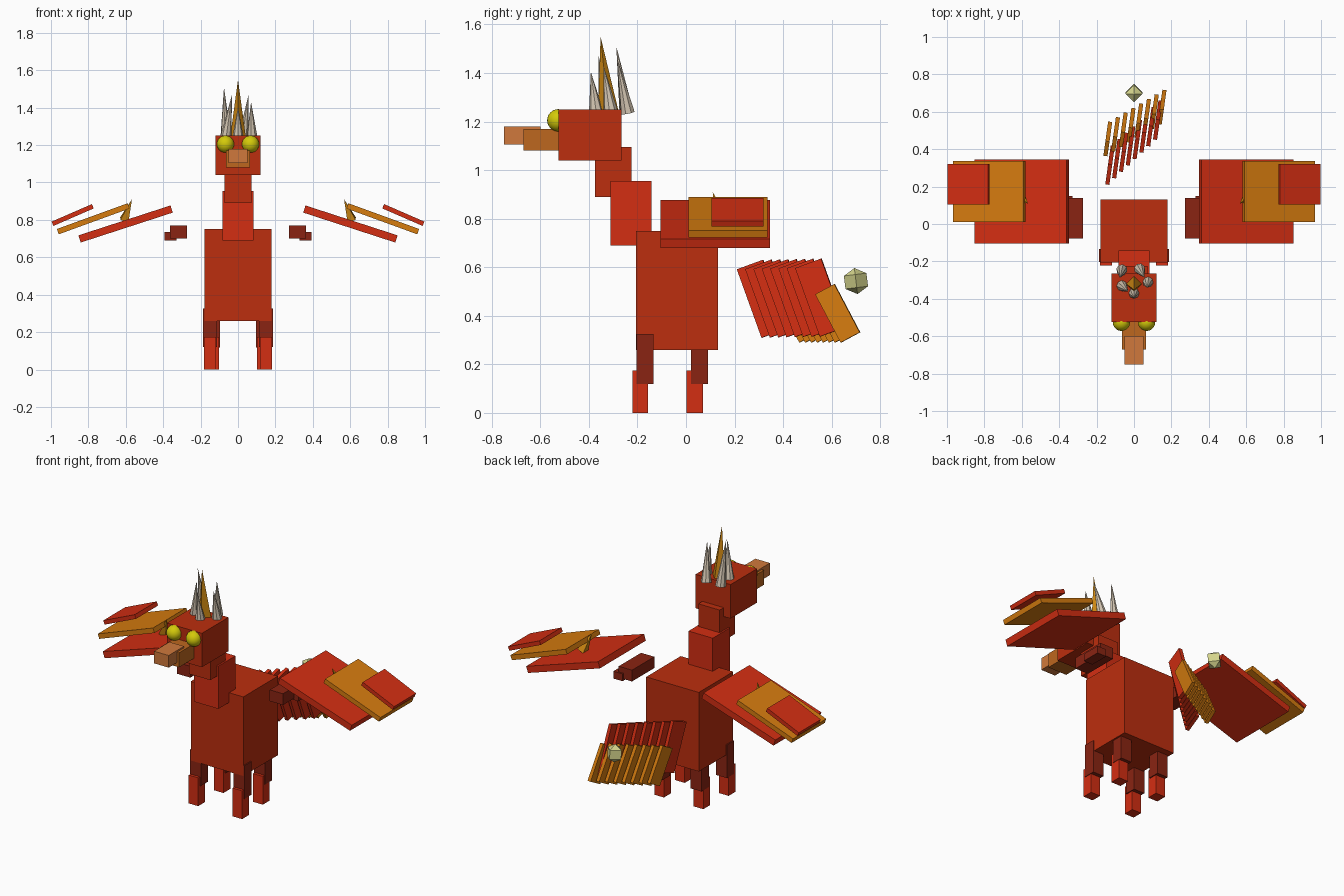
import bpy, math
from mathutils import Vector

if "Cube" in bpy.data.objects:
    bpy.data.objects.remove(bpy.data.objects["Cube"])


def material(name, rgb):
    m = bpy.data.materials.new(name)
    lin = [(c / 255 / 12.92) if c < 11 else ((c / 255 + 0.055) / 1.055) ** 2.4 for c in rgb]
    m.diffuse_color = (*lin, 1)
    m.use_nodes = True
    m.node_tree.nodes["Principled BSDF"].inputs["Base Color"].default_value = m.diffuse_color
    return m


BRIGHT = material("bright_red", (212, 46, 18))
RED = material("brick_red", (188, 46, 14))
DARK = material("dark_red", (138, 36, 18))
ORANGE = material("orange", (214, 124, 15))
BEAK = material("brown_orange", (190, 103, 30))
TAN = material("tan_orange", (208, 121, 60))
YELLOW = material("yellow", (212, 202, 10))
BONE = material("bone_grey", (212, 198, 178))
GEM = material("pale_yellow", (212, 212, 140))
GOLD = material("gold", (205, 135, 18))


def finish(name, mat):
    o = bpy.context.object
    o.name = name
    o.data.materials.append(mat)
    return o


def box(name, mat, center, size, rot=(0, 0, 0)):
    bpy.ops.mesh.primitive_cube_add(size=1, location=center,
                                    rotation=[math.radians(a) for a in rot])
    bpy.context.object.scale = size
    return finish(name, mat)


def block(name, mat, x, y, z):
    """Upright box given by its ranges."""
    ranges = (x, y, z)
    return box(name, mat, [(a + b) / 2 for a, b in ranges], [b - a for a, b in ranges])


def spike(name, mat, base, tip, radius, sides):
    base, tip = Vector(base), Vector(tip)
    d = tip - base
    bpy.ops.mesh.primitive_cone_add(vertices=sides, radius1=radius, radius2=0, depth=d.length,
                                    location=(base + tip) / 2,
                                    rotation=d.to_track_quat('Z', 'Y').to_euler())
    return finish(name, mat)


# Body, neck and head
block("body", RED, (-.18, .18), (-.205, .132), (.26, .75))
block("lower_neck", BRIGHT, (-.083, .083), (-.31, -.143), (.69, .955))
block("upper_neck", RED, (-.073, .073), (-.375, -.225), (.89, 1.095))
block("head", RED, (-.12, .12), (-.525, -.265), (1.04, 1.25))
block("beak_base", BEAK, (-.065, .065), (-.67, -.52), (1.08, 1.17))
block("beak_tip", TAN, (-.05, .05), (-.75, -.6), (1.105, 1.18))

# Crown of horns around a central golden spike
spike("crown_spike", GOLD, (0, -.32, 1.24), (0, -.352, 1.55), .042, 4)
horns = [((-.065, -.245, 1.235), (-.075, -.287, 1.51)),
         ((-.065, -.33, 1.24), (-.032, -.36, 1.47)),
         ((.03, -.24, 1.235), (.055, -.285, 1.465)),
         ((.075, -.31, 1.24), (.07, -.34, 1.43)),
         ((0, -.37, 1.24), (0, -.392, 1.405))]
for i, (base, tip) in enumerate(horns):
    spike(f"horn_{i + 1}", BONE, base, tip, .03, 8)

for side, s in (("right", 1), ("left", -1)):
    def span(a, b):
        return tuple(sorted((a * s, b * s)))

    # Eyes
    bpy.ops.mesh.primitive_uv_sphere_add(segments=20, ring_count=12, radius=.046,
                                         location=(.067 * s, -.526, 1.205))
    finish(f"{side}_eye", YELLOW)
    bpy.ops.object.shade_smooth()

    # Legs
    block(f"{side}_front_thigh", DARK, span(.112, .187), (-.204, -.133), (.12, .325))
    block(f"{side}_front_foot", BRIGHT, span(.118, .183), (-.221, -.156), (0, .175))
    block(f"{side}_rear_thigh", DARK, span(.096, .17), (.02, .091), (.118, .32))
    block(f"{side}_rear_foot", BRIGHT, span(.102, .168), (.003, .07), (0, .175))

    # Wing arm and its claw
    block(f"{side}_wing_arm", DARK, span(.272, .363), (-.078, .14), (.70, .77))
    block(f"{side}_wing_claw", DARK, span(.33, .393), (.03, .15), (.69, .735))

    # Layered wing panels
    box(f"{side}_wing_inner", BRIGHT, (.601 * s, .12, .778), (.518, .45, .04), (0, 18 * s, 0))
    box(f"{side}_wing_middle", ORANGE, (.774 * s, .173, .806), (.403, .325, .03), (0, 20 * s, 0))
    box(f"{side}_wing_tip", BRIGHT, (.884 * s, .212, .826), (.235, .215, .025), (0, 23.5 * s, 0))
    spike(f"{side}_wing_spike", GOLD, (.608 * s, .145, .80), (.567 * s, .11, .91), .032, 4)

# Tail fan: red feathers with orange ends, stepping back along x
N = 8
for i in range(N):
    t = i / (N - 1)
    box(f"tail_feather_{i + 1}", BRIGHT, (-.128 + .255 * t, .315 + .24 * t, .47 + .005 * t),
        (.022, .115, .30), (20, 0, -8))
    box(f"tail_feather_end_{i + 1}", ORANGE, (-.14 + .29 * t, .455 + .17 * t, .41),
        (.022, .09, .225), (28, 0, -8))

# Floating gem behind the tail
bpy.ops.mesh.primitive_uv_sphere_add(segments=4, ring_count=2, radius=.054,
                                     location=(0, .7, .543), rotation=(math.radians(7), 0, 0))
finish("tail_gem", GEM)
